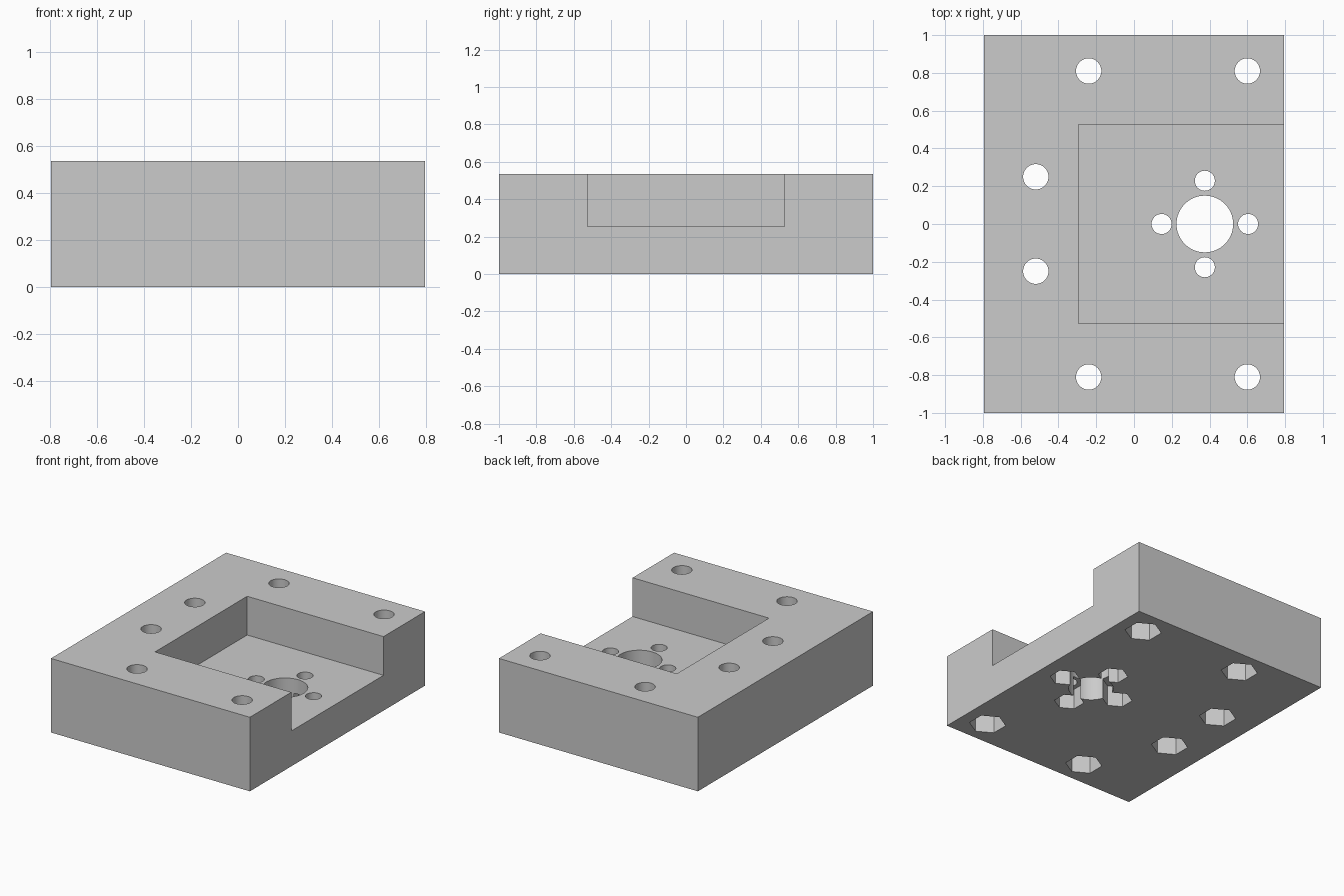
import bpy

default = bpy.data.objects.get("Cube")
if default:
    bpy.data.objects.remove(default, do_unlink=True)

WIDTH, LENGTH, HEIGHT = 1.59, 2.0, 0.535
POCKET_LEFT, POCKET_HALF, POCKET_FLOOR = -0.295, 0.526, 0.255
BORE_X, BORE_RADIUS, SCREW_OFFSET = 0.375, 0.15, 0.229

grey = bpy.data.materials.new("plain grey")
grey.use_nodes = True
grey.diffuse_color = (0.6, 0.6, 0.6, 1)
grey.node_tree.nodes["Principled BSDF"].inputs["Base Color"].default_value = (0.6, 0.6, 0.6, 1)


def box(name, low, high):
    centre = [(a + b) / 2 for a, b in zip(low, high)]
    bpy.ops.mesh.primitive_cube_add(size=1, location=centre)
    obj = bpy.context.object
    obj.name = name
    obj.scale = [b - a for a, b in zip(low, high)]
    bpy.ops.object.transform_apply(location=True, rotation=False, scale=True)
    return obj


def prism(name, x, y, radius, top, sides=64):
    """Upright cutter from below the base up to the given height."""
    bottom = -0.1
    bpy.ops.mesh.primitive_cylinder_add(
        vertices=sides, radius=radius, depth=top - bottom,
        location=(x, y, (top + bottom) / 2))
    obj = bpy.context.object
    obj.name = name
    return obj


def cut(target, cutter):
    cutter.hide_render = True
    mod = target.modifiers.new("cut", "BOOLEAN")
    mod.operation = "DIFFERENCE"
    mod.solver = "EXACT"
    mod.object = cutter
    bpy.ops.object.select_all(action="DESELECT")
    target.select_set(True)
    bpy.context.view_layer.objects.active = target
    bpy.ops.object.modifier_apply(modifier=mod.name)
    bpy.data.objects.remove(cutter, do_unlink=True)


# Solid block with a pocket open at the top and on the left side
block = box("mounting_block", (-WIDTH / 2, -LENGTH / 2, 0), (WIDTH / 2, LENGTH / 2, HEIGHT))
cut(block, box("pocket_cutter", (POCKET_LEFT, -POCKET_HALF, POCKET_FLOOR),
               (WIDTH, POCKET_HALF, HEIGHT + 0.1)))

# Shaft bore through the pocket floor
cut(block, prism("bore_cutter", BORE_X, 0, BORE_RADIUS, HEIGHT))

# Four small screw holes around the bore, with hexagonal nut recesses below
for dx, dy in ((1, 0), (-1, 0), (0, 1), (0, -1)):
    x, y = BORE_X + dx * SCREW_OFFSET, dy * SCREW_OFFSET
    cut(block, prism("screw_cutter", x, y, 0.053, HEIGHT))
    cut(block, prism("small_nut_cutter", x, y, 0.1, 0.15, 6))

# Six mounting holes through the rim, mirrored front to back, with nut recesses
for x, y in ((-0.24, 0.81), (0.6, 0.81), (-0.52, 0.25)):
    for side in (1, -1):
        cut(block, prism("bolt_cutter", x, side * y, 0.067, HEIGHT + 0.1))
        cut(block, prism("nut_cutter", x, side * y, 0.123, 0.18, 6))

# Smooth the round walls and keep the edges sharp
block.data.materials.clear()
block.data.materials.append(grey)
for face in block.data.polygons:
    face.material_index = 0
bpy.ops.object.select_all(action="DESELECT")
block.select_set(True)
bpy.context.view_layer.objects.active = block
bpy.ops.object.shade_smooth_by_angle()
